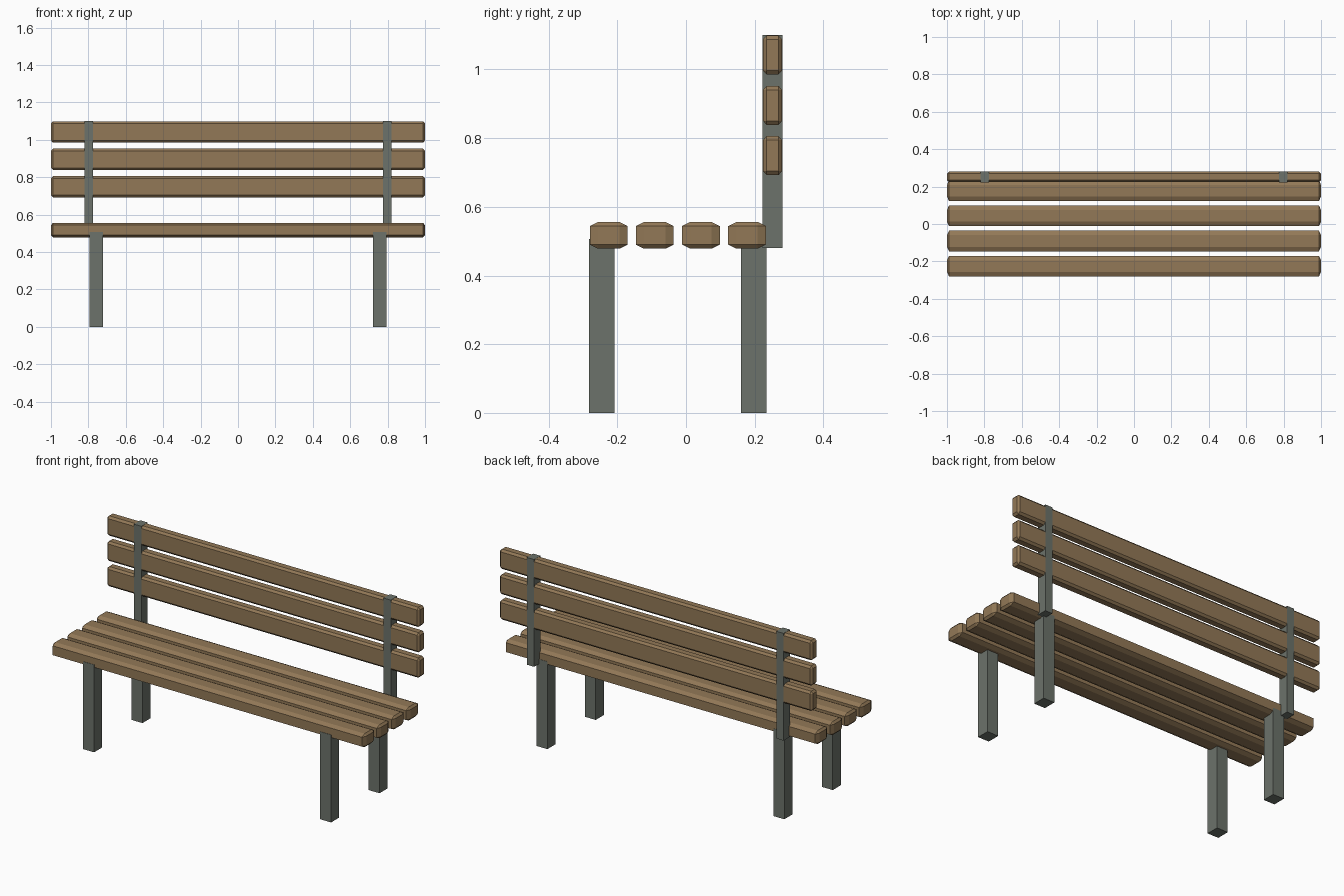
import bpy, bmesh

if "Cube" in bpy.data.objects:
    bpy.data.objects.remove(bpy.data.objects["Cube"])


def material(name, color):
    m = bpy.data.materials.new(name)
    m.diffuse_color = (*color, 1)
    m.use_nodes = True
    m.node_tree.nodes["Principled BSDF"].inputs["Base Color"].default_value = m.diffuse_color
    return m


wood = material("wood", (0.29, 0.19, 0.095))
metal = material("metal", (0.15, 0.17, 0.145))


def box(name, lo, hi, mat, chamfer=None):
    """Box between two corners; chamfer gives the edge cut along x, y, z."""
    size = [h - l for l, h in zip(lo, hi)]
    mid = [(h + l) / 2 for l, h in zip(lo, hi)]
    cut = chamfer or (1, 1, 1)
    bm = bmesh.new()
    bmesh.ops.create_cube(bm, size=1)
    # bevel by one unit in cut-sized space, then stretch to real size
    bmesh.ops.scale(bm, vec=[s / c for s, c in zip(size, cut)], verts=bm.verts)
    if chamfer:
        bmesh.ops.bevel(bm, geom=bm.edges[:], offset=1, segments=1,
                        affect='EDGES', clamp_overlap=True)
        bmesh.ops.scale(bm, vec=cut, verts=bm.verts)
    mesh = bpy.data.meshes.new(name)
    bm.to_mesh(mesh)
    bm.free()
    mesh.materials.append(mat)
    ob = bpy.data.objects.new(name, mesh)
    ob.location = mid
    bpy.context.collection.objects.link(ob)
    return ob


# Seat slats
for i in range(4):
    y = -0.225 + i * 0.1343
    box(f"seat_slat_{i + 1}", (-1, y - 0.055, 0.478), (1, y + 0.055, 0.556),
        wood, (0.011, 0.024, 0.012))

# Backrest slats
for i in range(3):
    z = 0.749 + i * 0.1465
    box(f"back_slat_{i + 1}", (-1, 0.224, z - 0.057), (1, 0.28, z + 0.057),
        wood, (0.011, 0.011, 0.012))

# Legs and backrest posts, one of each per side
for side, s in (("left", -1), ("right", 1)):
    x = s * 0.758
    box(f"front_leg_{side}", (x - 0.035, -0.282, 0), (x + 0.035, -0.208, 0.506), metal)
    box(f"rear_leg_{side}", (x - 0.035, 0.16, 0), (x + 0.035, 0.234, 0.506), metal)
    x = s * 0.798
    box(f"back_post_{side}", (x - 0.023, 0.223, 0.48), (x + 0.023, 0.281, 1.1), metal)
